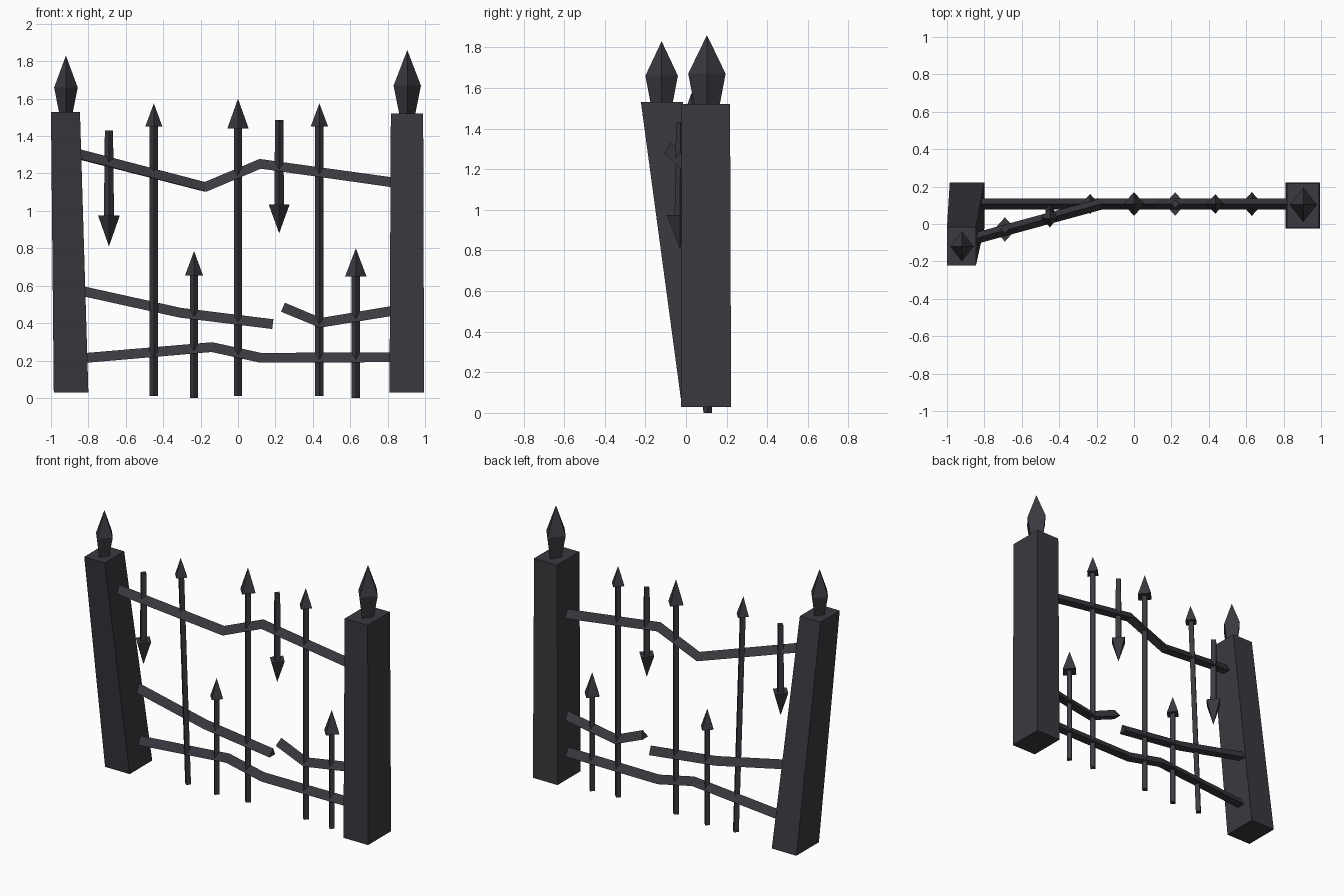
import bpy
from math import cos, sin, pi
from mathutils import Vector

if "Cube" in bpy.data.objects:
    bpy.data.objects.remove(bpy.data.objects["Cube"])

iron = bpy.data.materials.new("dark_iron")
iron.diffuse_color = (0.042, 0.041, 0.050, 1)
iron.use_nodes = True
iron.node_tree.nodes["Principled BSDF"].inputs["Base Color"].default_value = iron.diffuse_color


def loft(name, rings):
    """Skin a list of equal rings with flat faces and capped ends; one-point rings become tips."""
    verts, faces, ids = [], [], []
    for r in rings:
        ids.append(list(range(len(verts), len(verts) + len(r))))
        verts += [tuple(p) for p in r]
    for a, b in zip(ids, ids[1:]):
        n = max(len(a), len(b))
        for i in range(n):
            j = (i + 1) % n
            f = [a[i % len(a)], a[j % len(a)], b[j % len(b)], b[i % len(b)]]
            faces.append(list(dict.fromkeys(f)))
    if len(ids[0]) > 2:
        faces.append(ids[0][::-1])
    if len(ids[-1]) > 2:
        faces.append(ids[-1])
    me = bpy.data.meshes.new(name)
    me.from_pydata(verts, [], faces)
    me.validate()
    me.materials.append(iron)
    ob = bpy.data.objects.new(name, me)
    bpy.context.collection.objects.link(ob)
    # consistent outward normals
    import bmesh
    bm = bmesh.new()
    bm.from_mesh(me)
    bmesh.ops.recalc_face_normals(bm, faces=bm.faces)
    bm.to_mesh(me)
    bm.free()
    return ob


def diamond(x, y, z, hx, hy):
    return [(x + hx * cos(k * pi / 2), y + hy * sin(k * pi / 2), z) for k in range(4)]


def rect(x0, x1, y0, y1, z):
    return [(x0, y0, z), (x1, y0, z), (x1, y1, z), (x0, y1, z)]


# Posts: the left one leans forward
loft("left_post", [rect(-0.985, -0.80, -0.02, 0.222, 0.03), rect(-1.0, -0.845, -0.222, -0.015, 1.53)])
loft("right_post", [rect(0.81, 0.995, -0.025, 0.222, 0.03), rect(0.817, 0.99, -0.022, 0.217, 1.52)])


# Post finials
def finial(name, x, y, z0, z1, z2, hx, hy):
    loft(name, [diamond(x, y, z0, hx * 0.58, hy * 0.68),
                diamond(x, y, z1, hx, hy), [(x, y, z2)]])


finial("left_finial", -0.92, -0.12, 1.525, 1.66, 1.83, 0.063, 0.08)
finial("right_finial", 0.905, 0.103, 1.515, 1.67, 1.86, 0.073, 0.092)


# Rails: triangular section with the ridge on top, mitred at the bends
def rail(name, path):
    pts = [Vector(p) for p in path]
    rings = []
    for i, p in enumerate(pts):
        dirs = []
        if i > 0:
            dirs.append((p - pts[i - 1]).normalized())
        if i < len(pts) - 1:
            dirs.append((pts[i + 1] - p).normalized())
        t = sum(dirs, Vector()).normalized()
        side = Vector((-t.y, t.x, 0)).normalized()
        up = t.cross(side)
        if up.z < 0:
            up = -up
        rings.append([p + up * 0.035, p - up * 0.0175 + side * 0.03, p - up * 0.0175 - side * 0.03])
    loft(name, rings)


Y = 0.107
rail("top_rail", [(-0.87, -0.083, 1.30), (-0.175, Y, 1.12), (0.12, Y, 1.243), (0.84, Y, 1.142)])
rail("middle_rail_left", [(-0.84, Y, 0.564), (-0.31, Y, 0.447), (0.185, Y, 0.386)])
rail("middle_rail_right", [(0.237, Y, 0.477), (0.44, Y, 0.393), (0.84, Y, 0.459)])
rail("bottom_rail", [(-0.84, Y, 0.203), (-0.14, Y, 0.263), (0.12, Y, 0.206), (0.84, Y, 0.209)])


# Pickets: diamond bar with a four-sided spike; inverted when the tip is below the end
def picket(name, x, y_end, y_tip, z_end, z_base, z_tip, h, bar=(0.022, 0.022)):
    f = (z_base - z_end) / (z_tip - z_end)
    yb = y_end + (y_tip - y_end) * f
    loft(name, [diamond(x, y_end, z_end, bar[0], bar[0]),
                diamond(x, yb, z_base, bar[1], bar[1]),
                diamond(x, yb, z_base, h, h * 1.12),
                [(x, y_tip, z_tip)]])


picket("tall_picket_left", -0.45, Y, 0.027, 0.01, 1.45, 1.575, 0.046)
picket("tall_picket_middle", 0.0, Y, Y, 0.01, 1.44, 1.60, 0.057)
picket("tall_picket_right", 0.435, Y, Y, 0.01, 1.45, 1.575, 0.047)
picket("short_picket_left", -0.235, Y, Y, 0.0, 0.655, 0.785, 0.048)
picket("short_picket_right", 0.63, Y, Y, 0.0, 0.65, 0.80, 0.057)
picket("hanging_picket_left", -0.69, -0.027, -0.03, 1.43, 0.975, 0.81, 0.058, (0.022, 0.027))
picket("hanging_picket_right", 0.22, Y, Y, 1.485, 1.035, 0.88, 0.056, (0.022, 0.026))
